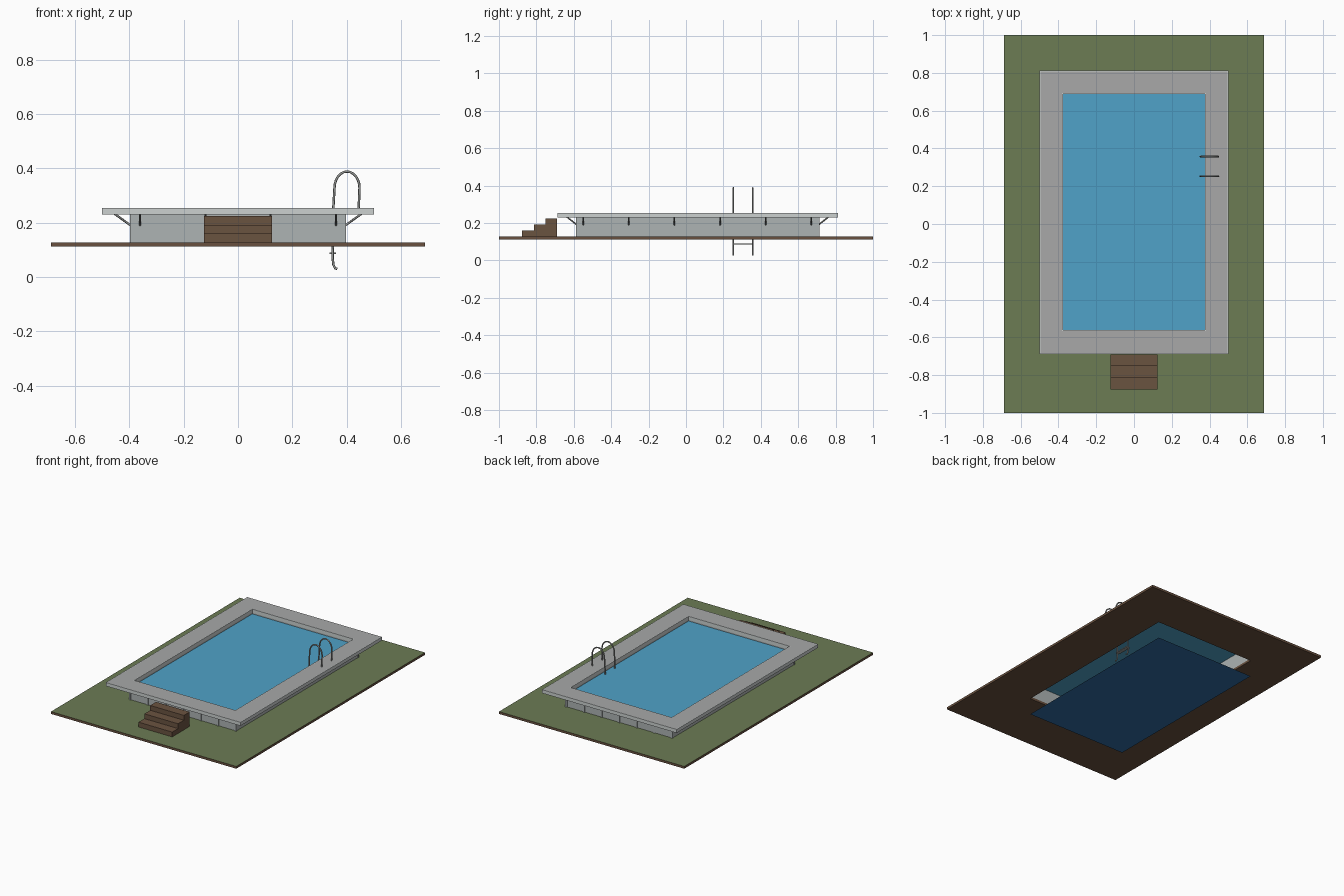
import bpy, bmesh, math
from mathutils import Vector

cube = bpy.data.objects.get("Cube")
if cube:
    bpy.data.objects.remove(cube, do_unlink=True)


def material(name, hex_code):
    def linear(c):
        return c / 12.92 if c <= 0.04045 else ((c + 0.055) / 1.055) ** 2.4
    rgb = [linear(int(hex_code[i:i + 2], 16) / 255) for i in (0, 2, 4)]
    m = bpy.data.materials.new(name)
    m.use_nodes = True
    m.diffuse_color = (*rgb, 1)
    bsdf = m.node_tree.nodes["Principled BSDF"]
    bsdf.inputs["Base Color"].default_value = (*rgb, 1)
    bsdf.inputs["Roughness"].default_value = 0.7
    return m


GRASS = material("grass green", "6c7c54")
SOIL = material("soil brown", "68503e")
TRIM = material("pale trim", "ccd1d0")
DECK = material("deck grey", "a8a9a9")
WALL = material("wall grey", "adb3b3")
WOOD = material("wood brown", "6a5340")
WATER = material("water blue", "50a2c8")
FLOOR = material("deep blue", "2f6ba4")
METAL = material("metal grey", "949694")

PY = 0.0625             # pool centre along y
HX, HY = 0.375, 0.625   # pool half size


def finish(bm, name, mats):
    mesh = bpy.data.meshes.new(name)
    bm.to_mesh(mesh)
    bm.free()
    for m in mats:
        mesh.materials.append(m)
    ob = bpy.data.objects.new(name, mesh)
    bpy.context.collection.objects.link(ob)
    return ob


def add_box(bm, x0, x1, y0, y1, z0, z1):
    verts = bmesh.ops.create_cube(bm, size=1)["verts"]
    for v in verts:
        v.co = Vector((x1 if v.co.x > 0 else x0,
                       y1 if v.co.y > 0 else y0,
                       z1 if v.co.z > 0 else z0))


def rect(bm, hx, hy, cy, z):
    return [bm.verts.new((sx * hx, cy + sy * hy, z))
            for sx, sy in ((-1, -1), (1, -1), (1, 1), (-1, 1))]


def frame(name, hx, hy, cy, z0, z1, mats, inset=0):
    """Rectangular slab with the pool opening; its top takes the second material."""
    bm = bmesh.new()
    loops = [rect(bm, hx, hy, cy, z0), rect(bm, hx, hy, cy, z1)]
    if inset:
        loops += [rect(bm, hx - inset, hy - inset, cy, z1),
                  rect(bm, HX + inset, HY + inset, PY, z1)]
    loops += [rect(bm, HX, HY, PY, z1), rect(bm, HX, HY, PY, z0)]
    top = 2 if inset else 1
    for k, a in enumerate(loops):
        b = loops[(k + 1) % len(loops)]
        for i in range(4):
            j = (i + 1) % 4
            f = bm.faces.new((a[i], a[j], b[j], b[i]))
            f.material_index = int(k == top and len(mats) > 1)
    bmesh.ops.recalc_face_normals(bm, faces=bm.faces)
    return finish(bm, name, mats)


def sheet(name, z, mat):
    bm = bmesh.new()
    bm.faces.new(rect(bm, HX, HY, PY, z))
    return finish(bm, name, [mat])


def tube(name, paths, radius, mat, sides=2):
    cu = bpy.data.curves.new(name, "CURVE")
    cu.dimensions = "3D"
    cu.bevel_depth = radius
    cu.bevel_resolution = sides
    cu.use_fill_caps = True
    for path in paths:
        s = cu.splines.new("POLY")
        s.points.add(len(path) - 1)
        for p, co in zip(s.points, path):
            p.co = (*co, 1)
    cu.materials.append(mat)
    ob = bpy.data.objects.new(name, cu)
    bpy.context.collection.objects.link(ob)
    return ob


# Ground, wall, deck, water and pool floor
G0, G1, D0, D1 = 0.112, 0.1275, 0.23, 0.2535
frame("ground", 0.6875, 1.0, 0, G0, G1, [SOIL, GRASS])
frame("pool_wall", 0.395, 0.645, PY, G1, D0, [WALL])
frame("deck", 0.5, 0.75, PY, D0, D1, [TRIM, DECK], inset=0.005)
sheet("water", 0.222, WATER)
sheet("pool_floor", 0, FLOOR)

# Upright ribs on the end walls and at the corners
bm = bmesh.new()
for side in (-1, 1):
    y = PY + side * 0.645
    for k in range(-3, 4):
        x = k * 0.1305
        add_box(bm, x - 0.006, x + 0.006, y - 0.005, y + 0.005, G1, D0)
finish(bm, "wall_ribs", [WALL])

# Diagonal braces under the deck overhang
braces = []
for side in (-1, 1):
    for k in range(4):
        x, y = -0.36 + k * 0.24, PY + side * 0.645
        braces.append([(x, y, 0.19), (x, y + side * 0.055, D0 + 0.003)])
    for k in range(6):
        x, y = side * 0.395, -0.55 + k * 0.244
        braces.append([(x, y, 0.19), (x + side * 0.06, y, D0 + 0.003)])
tube("deck_braces", braces, 0.004, METAL, 0)

# Three wooden steps
bm = bmesh.new()
for k in range(3):
    y = -0.876 + k * 0.062
    add_box(bm, -0.125, 0.125, y, -0.69, G1 + k * 0.0323, G1 + (k + 1) * 0.0323)
finish(bm, "front_steps", [WOOD])

# Ladder rails: hooked foot, straight leg, arch, short outer leg
rails = []
for y in (0.253, 0.357):
    path = [(0.365, y, 0.03), (0.357, y, 0.032), (0.351, y, 0.045), (0.348, y, 0.07)]
    path.append((0.351, y, 0.26))
    for i in range(13):
        a = math.pi * (1 - i / 12)
        path.append((0.401 + 0.046 * math.cos(a), y, 0.328 + 0.06 * math.sin(a)))
    path.append((0.444, y, D1))
    rails.append(path)
ladder = tube("ladder_rails", rails, 0.0045, METAL)

# Ladder treads
bm = bmesh.new()
for z in (0.088, 0.15):
    add_box(bm, 0.336, 0.361, 0.253, 0.357, z - 0.003, z + 0.003)
finish(bm, "ladder_treads", [METAL])
